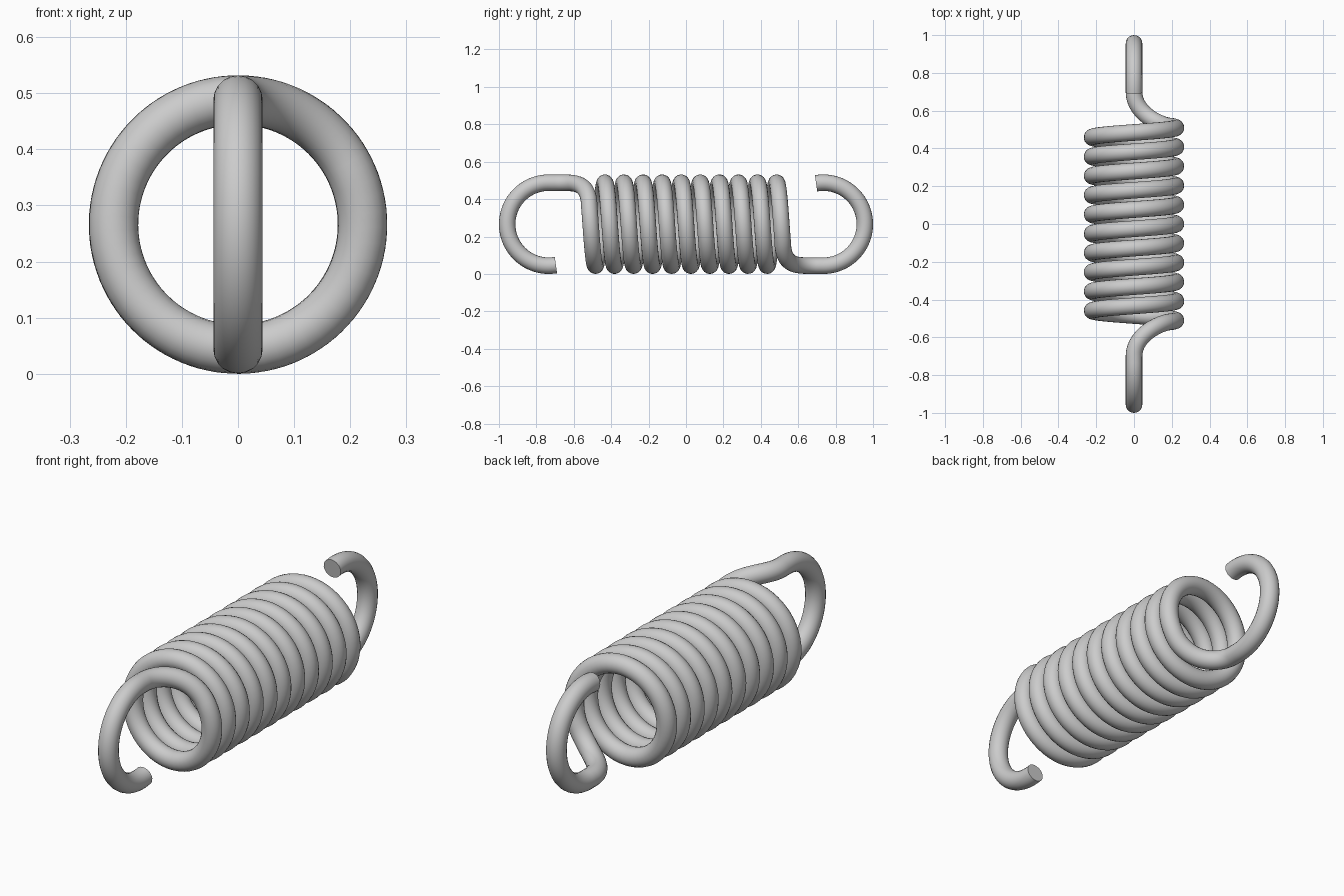
import bpy
from math import sin, cos, sqrt, pi, radians

if "Cube" in bpy.data.objects:
    bpy.data.objects.remove(bpy.data.objects["Cube"])

WIRE = 0.044          # wire radius
R = 0.222             # coil and hook centreline radius
CZ = R + WIRE         # height of the coil axis
PITCH = 0.102
TURNS = 10
HOOK_Y = -(1 - WIRE - R)   # centre of the front hook
BEND_Y = -0.70             # where the bend meets the hook plane
BEND_S = 0.25              # bend length around the coil


def on_coil(a, y):
    # a is the angle from the top, turning towards +x
    return (R * sin(a), y, CZ + R * cos(a))


def helix_y(a):
    return -PITCH * TURNS / 2 + PITCH * (a - pi / 2) / (2 * pi)


# front hook, from its free end around to the top
front = []
for i in range(49):
    t = radians(10) + (radians(-180) - radians(10)) * i / 48
    front.append((0, HOOK_Y + R * sin(t), CZ - R * cos(t)))

# bend that leaves the hook plane and wraps onto the coil
a0 = BEND_S / R
depth = helix_y(a0) - BEND_Y
for i in range(25):
    t = pi / 2 * i / 24
    front.append(on_coil(a0 * (1 - cos(t)), BEND_Y + depth * sin(t)))

# coil body between the two bends
a1 = 2 * pi * TURNS + pi - a0
n = TURNS * 56
coil = [on_coil(a, helix_y(a)) for a in (a0 + (a1 - a0) * i / n for i in range(1, n))]

# back end is the front end turned half a revolution about x
back = [(x, -y, 2 * CZ - z) for x, y, z in reversed(front)]
path = front + coil + back

# round wire swept along the centreline
curve = bpy.data.curves.new("spring_wire", 'CURVE')
curve.dimensions = '3D'
curve.bevel_depth = WIRE
curve.bevel_resolution = 8
curve.use_fill_caps = True
spline = curve.splines.new('POLY')
spline.points.add(len(path) - 1)
for p, co in zip(spline.points, path):
    p.co = (*co, 1)
spring = bpy.data.objects.new("extension_spring", curve)
bpy.context.collection.objects.link(spring)

# smooth mesh with sharp cut ends
bpy.context.view_layer.objects.active = spring
spring.select_set(True)
bpy.ops.object.convert(target='MESH')
spring = bpy.context.object
bpy.ops.object.mode_set(mode='EDIT')
bpy.ops.mesh.select_all(action='SELECT')
bpy.ops.mesh.remove_doubles(threshold=0.0001)
bpy.ops.mesh.normals_make_consistent(inside=False)
bpy.ops.object.mode_set(mode='OBJECT')
bpy.ops.object.shade_smooth_by_angle(angle=radians(40))
